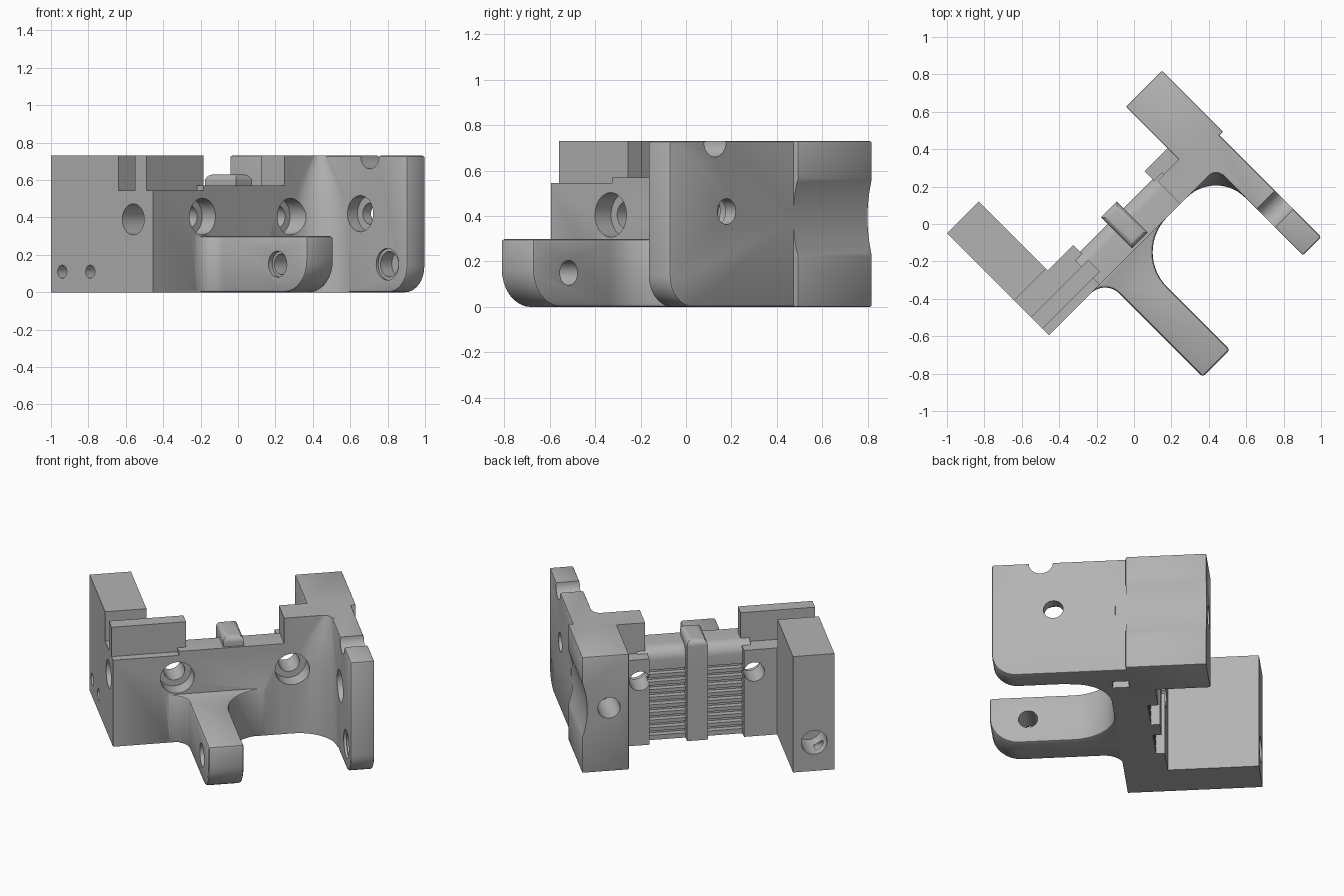
import bpy, bmesh, math
from mathutils import Matrix, Vector

if "Cube" in bpy.data.objects:
    bpy.data.objects.remove(bpy.data.objects["Cube"])

grey = bpy.data.materials.new("light grey")
grey.use_nodes = True
grey.diffuse_color = (0.45, 0.45, 0.45, 1)
grey.node_tree.nodes["Principled BSDF"].inputs["Base Color"].default_value = (0.45, 0.45, 0.45, 1)


def finish(name, bm):
    bmesh.ops.recalc_face_normals(bm, faces=bm.faces)
    mesh = bpy.data.meshes.new(name)
    bm.to_mesh(mesh)
    bm.free()
    mesh.materials.append(grey)
    ob = bpy.data.objects.new(name, mesh)
    bpy.context.collection.objects.link(ob)
    return ob


def loft(name, rings, round_edge=None, radius=0, soft=0):
    """Stack outlines [(points, z), ...]; round edges picked by a rule, then soften sharp ones."""
    bm = bmesh.new()
    loops = [[bm.verts.new((x, y, z)) for x, y in pts] for pts, z in rings]
    for a, b in zip(loops, loops[1:]):
        for i in range(len(a)):
            j = (i + 1) % len(a)
            bm.faces.new((a[i], a[j], b[j], b[i]))
    bm.faces.new(loops[0])
    bm.faces.new(loops[-1])
    bmesh.ops.recalc_face_normals(bm, faces=bm.faces)
    if round_edge:
        picked = [e for e in bm.edges if all(round_edge(v.co) for v in e.verts)]
        bmesh.ops.bevel(bm, geom=picked, offset=radius, segments=8, profile=0.5, affect='EDGES')
    if soft:
        sharp = [e for e in bm.edges if e.calc_face_angle(0) > 0.7]
        bmesh.ops.bevel(bm, geom=sharp, offset=soft, segments=2, profile=0.5, affect='EDGES')
    return finish(name, bm)


def box(name, x0, x1, y0, y1, z0, z1, **kw):
    pts = [(x0, y0), (x1, y0), (x1, y1), (x0, y1)]
    return loft(name, [(pts, z0), (pts, z1)], **kw)


def rod(axis, centre, r, length, sides=32):
    bm = bmesh.new()
    turn = Vector((0, 0, 1)).rotation_difference(Vector(axis)).to_matrix().to_4x4()
    bmesh.ops.create_cone(bm, cap_ends=True, segments=sides, radius1=r, radius2=r, depth=length,
                          matrix=Matrix.Translation(centre) @ turn)
    return finish("cutter", bm)


def arc(cx, cy, r, a0, a1, n=14):
    return [(cx + r * math.cos(math.radians(a0 + (a1 - a0) * i / n)),
             cy + r * math.sin(math.radians(a0 + (a1 - a0) * i / n))) for i in range(n + 1)]


def combine(body, other, operation):
    mod = body.modifiers.new("join", 'BOOLEAN')
    mod.operation, mod.solver, mod.object = operation, 'EXACT', other
    bpy.context.view_layer.objects.active = body
    bpy.ops.object.modifier_apply(modifier=mod.name)
    bpy.data.objects.remove(other)


# Local frame: x along the main wall, y towards its back; turned 45 degrees at the end
FRONT = -0.10
body = box("carriage_bracket", -0.742, -0.31, FRONT, 0.15, 0, 0.545)
parts = [
    # toothed middle wall with a rounded top
    box("middle_wall", -0.36, 0.30, FRONT, 0.10, 0, 0.57,
        round_edge=lambda c: c.y > 0.09 and c.z > 0.5, radius=0.07),
    box("right_wall", 0.24, 0.46, FRONT, 0.16, 0, 0.54),
    box("left_upper_slab", -0.742, -0.31, -0.05, 0.036, 0.5, 0.73),
    box("right_upper_slab", 0.25, 0.56, FRONT, 0.075, 0.5, 0.73),
    box("left_block", -0.742, -0.502, 0.14, 0.672, 0, 0.545),
    box("left_block_top", -0.742, -0.502, 0.163, 0.672, 0.5, 0.73),
    # belt divider rib
    box("rib", -0.10, 0.02, -0.085, 0.15, 0, 0.63,
        round_edge=lambda c: c.z > 0.6, radius=0.035),
    box("right_block", 0.413, 0.686, 0.012, 0.474, 0, 0.73, soft=0.008),
    # side plate with a rounded lower front corner
    box("side_plate", 0.52, 0.658, -0.757, 0.1, 0, 0.73,
        round_edge=lambda c: c.y < -0.7 and c.z < 0.1, radius=0.14, soft=0.01),
]

# Corner fillet that narrows towards the top
def corner(r):
    return [(0.54, FRONT + 0.02), (0.52 - r, FRONT + 0.02)] + \
        arc(0.52 - r, FRONT - r, r, 90, 0) + [(0.54, FRONT - r)]

parts.append(loft("corner_fillet", [(corner(0.22), 0), (corner(0.22), 0.42),
                                    (corner(0.14), 0.6), (corner(0.05), 0.73)]))

# Front arm, flared where it meets the wall
A, B, TIP, R1, R2 = -0.318, -0.113, -0.838, 0.107, 0.263
outline = [(A, TIP)] + arc(A - R1, FRONT - R1, R1, 0, 90) + [(A - R1, 0), (B + R2, 0)] + \
    arc(B + R2, FRONT - R2, R2, 90, 180) + [(B, TIP)]
parts.append(loft("front_arm", [(outline, 0), (outline, 0.3)],
                  round_edge=lambda c: c.y < TIP + 0.01 and c.z < 0.01, radius=0.17, soft=0.015))
for p in parts:
    combine(body, p, 'UNION')

X, Y = (1, 0, 0), (0, 1, 0)
cutters = [
    # arm hole
    rod(X, (-0.2, -0.617, 0.15), 0.055, 0.5), rod(X, (A, -0.617, 0.15), 0.07, 0.06),
    # side plate holes and top notch
    rod(X, (0.6, -0.405, 0.42), 0.057, 0.4), rod(X, (0.52, -0.405, 0.42), 0.097, 0.15),
    rod(X, (0.52, -0.61, 0.15), 0.085, 0.03), rod(X, (0.52, -0.61, 0.15), 0.068, 0.2),
    rod(X, (0.6, -0.477, 0.73), 0.07, 0.4),
    # shallow hollow in the outer face of the right block
    rod(Y, (0.686 + 0.495, 0.25, 0.395), 0.525, 0.6, 128),
    # blind holes in the back faces
    rod(Y, (0.53, 0.474, 0.40), 0.065, 0.5), rod(Y, (-0.625, 0.672, 0.18), 0.075, 0.4),
    # outer left face
    rod(X, (-0.742, 0.05, 0.39), 0.083, 0.4),
    rod(X, (-0.742, 0.587, 0.11), 0.035, 0.2), rod(X, (-0.742, 0.375, 0.11), 0.035, 0.2),
]
# stepped screw holes through the wall
for x in (-0.369, 0.296):
    cutters += [rod(Y, (x, 0, 0.405), 0.06, 0.6), rod(Y, (x, FRONT - 0.06, 0.405), 0.098, 0.32)]
# belt teeth grooves either side of the rib
for x0, x1 in ((-0.31, -0.10), (0.02, 0.24)):
    for i in range(9):
        z = 0.03 + 0.048 * i
        cutters.append(box("cutter", x0, x1, 0.065, 0.2, z, z + 0.026))
for c in cutters:
    combine(body, c, 'DIFFERENCE')

body.data.transform(Matrix.Rotation(math.radians(45), 4, 'Z'))
body.data.materials.clear()
body.data.materials.append(grey)
for f in body.data.polygons:
    f.material_index = 0
bpy.ops.object.select_all(action='DESELECT')
body.select_set(True)
bpy.context.view_layer.objects.active = body
bpy.ops.object.shade_smooth_by_angle(angle=math.radians(30))
